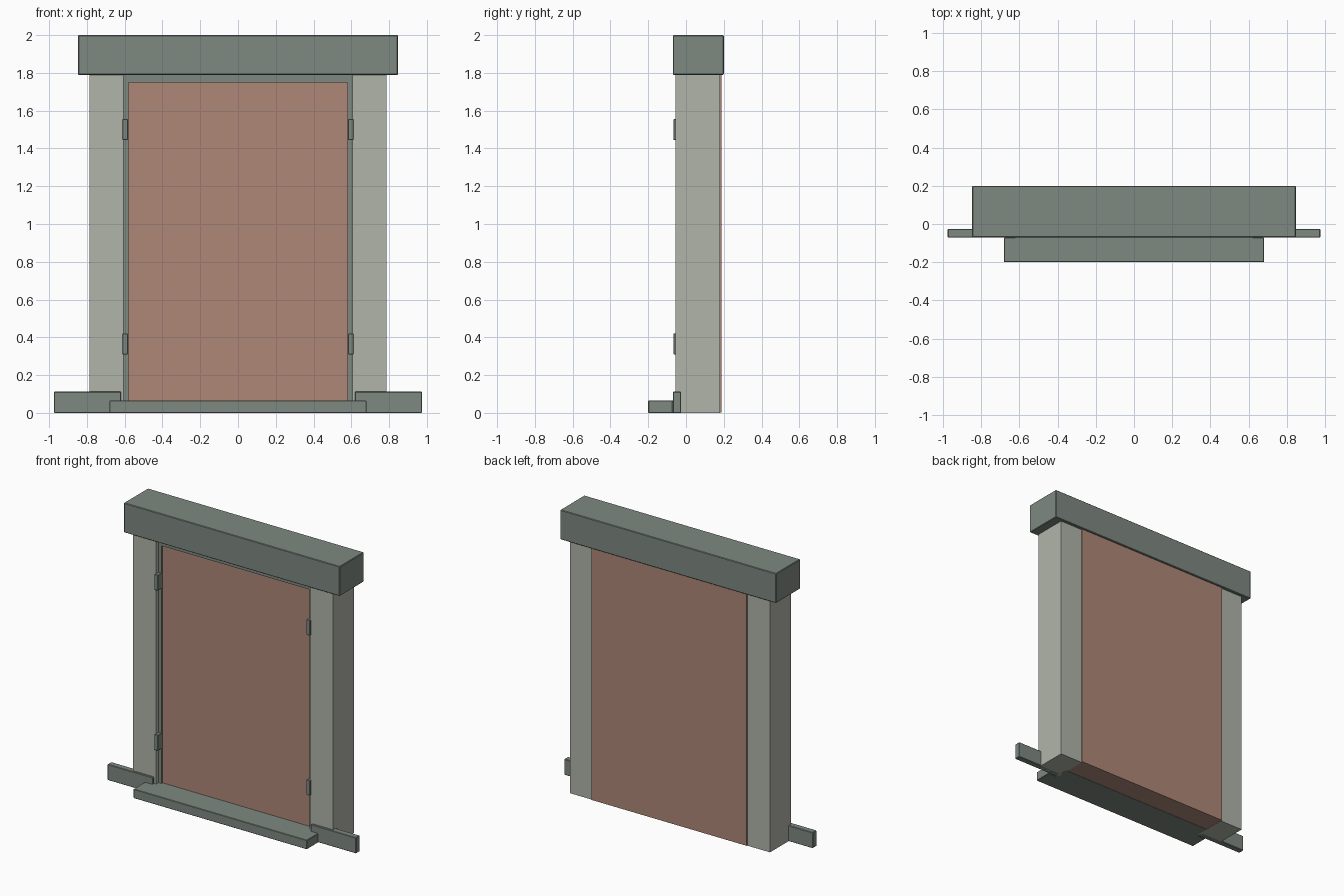
import bpy
import bmesh

cube = bpy.data.objects.get("Cube")
if cube:
    bpy.data.objects.remove(cube, do_unlink=True)


def material(name, rgb):
    mat = bpy.data.materials.new(name)
    mat.use_nodes = True
    mat.diffuse_color = (*rgb, 1)
    mat.node_tree.nodes["Principled BSDF"].inputs["Base Color"].default_value = (*rgb, 1)
    return mat


TRIM = material("grey green trim", (0.21, 0.25, 0.22))
STONE = material("pale stone", (0.44, 0.46, 0.40))
PANEL = material("clay brown", (0.42, 0.245, 0.185))


def box(name, x, y, z, mat, bevel=0):
    """Box from (min, max) ranges, optionally with softened edges."""
    bm = bmesh.new()
    bmesh.ops.create_cube(bm, size=1)
    for v in bm.verts:
        v.co = [r[0] if c < 0 else r[1] for c, r in zip(v.co, (x, y, z))]
    mesh = bpy.data.meshes.new(name)
    bm.to_mesh(mesh)
    bm.free()
    mesh.materials.append(mat)
    obj = bpy.data.objects.new(name, mesh)
    bpy.context.collection.objects.link(obj)
    if bevel:
        mod = obj.modifiers.new("soft edges", "BEVEL")
        mod.width = bevel
        mod.segments = 1
    return obj


def pair(name, x, y, z, mat, bevel=0):
    """Matching boxes on the left (+x) and right (-x)."""
    box("left_" + name, x, y, z, mat, bevel)
    box("right_" + name, (-x[1], -x[0]), y, z, mat, bevel)


# Lintel and posts
box("lintel", (-0.847, 0.847), (-0.07, 0.2), (1.79, 2.0), TRIM, 0.004)
pair("post", (0.605, 0.785), (-0.055, 0.18), (0, 1.795), STONE)

# Infill panel, standing slightly proud at the back
box("panel", (-0.608, 0.608), (-0.015, 0.188), (0.002, 1.795), PANEL)

# Thin frame around the front of the panel
pair("jamb", (0.58, 0.61), (-0.027, 0), (0.03, 1.795), TRIM)
box("frame_head", (-0.581, 0.581), (-0.027, 0), (1.75, 1.795), TRIM)

# Hinges
for level, z in (("lower", 0.31), ("upper", 1.445)):
    pair(level + "_hinge", (0.582, 0.611), (-0.067, -0.02), (z, z + 0.11), TRIM, 0.003)

# Doorstep and skirting
box("sill", (-0.68, 0.68), (-0.2, -0.07), (0, 0.065), TRIM, 0.003)
box("threshold", (-0.622, 0.622), (-0.075, 0.03), (0, 0.0645), TRIM)
pair("skirting", (0.62, 0.975), (-0.07, -0.027), (0, 0.112), TRIM, 0.003)
